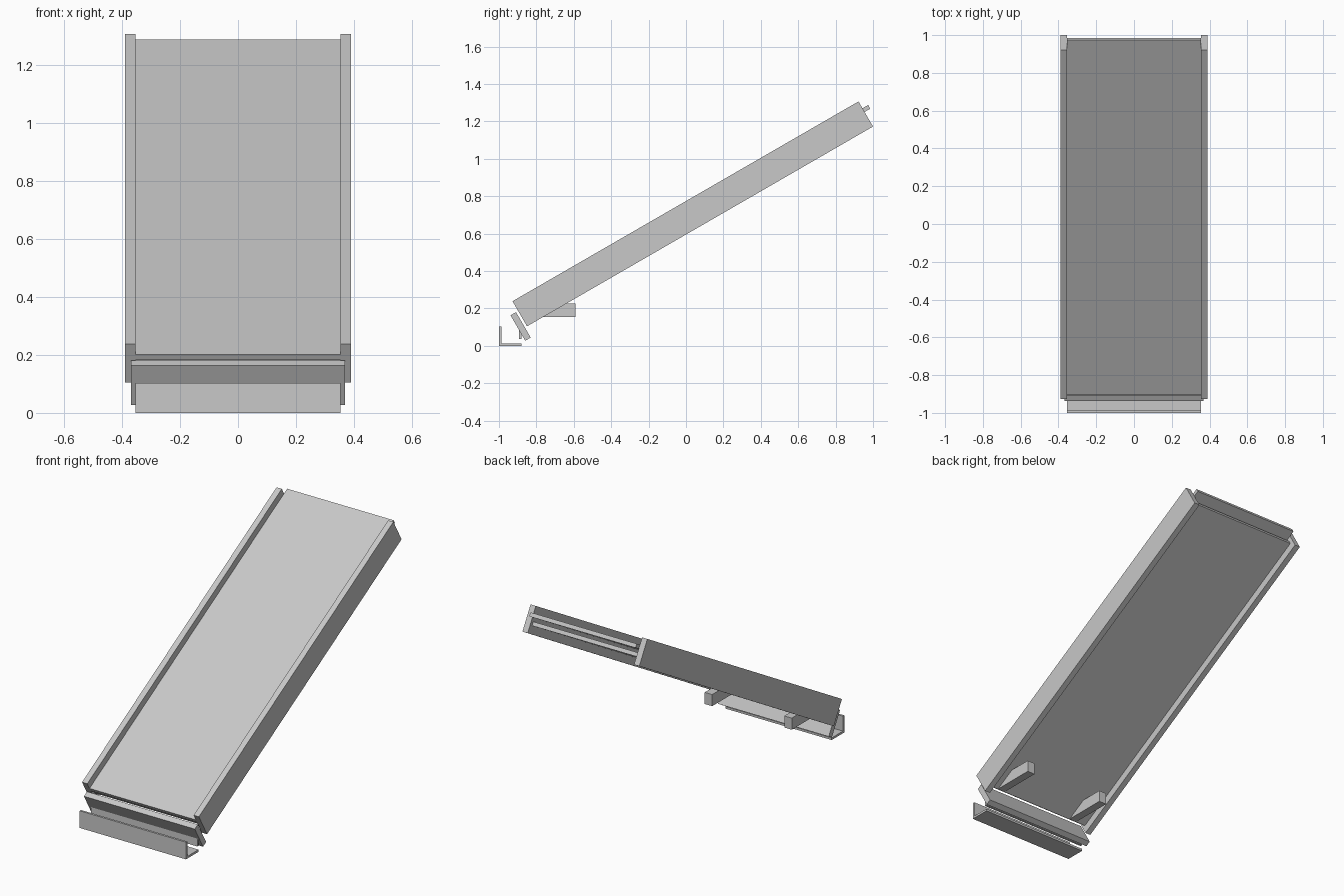
import bpy, bmesh, math

if "Cube" in bpy.data.objects:
    bpy.data.objects.remove(bpy.data.objects["Cube"])

TILT = math.radians(30)
ORIGIN = (-0.85, 0.104)      # lower rear corner of the side rails (y, z)
LENGTH, DEPTH = 2.136, 0.155  # rail length and depth

grey = bpy.data.materials.new("light_grey")
grey.diffuse_color = (0.58, 0.58, 0.58, 1)
grey.use_nodes = True
grey.node_tree.nodes["Principled BSDF"].inputs["Base Color"].default_value = grey.diffuse_color


def extrude(name, profile, x0, x1):
    """Extrude a (y, z) profile along x."""
    bm = bmesh.new()
    face = bm.faces.new([bm.verts.new((x0, y, z)) for y, z in profile])
    out = bmesh.ops.extrude_face_region(bm, geom=[face])
    moved = [g for g in out["geom"] if isinstance(g, bmesh.types.BMVert)]
    bmesh.ops.translate(bm, verts=moved, vec=(x1 - x0, 0, 0))
    bmesh.ops.recalc_face_normals(bm, faces=bm.faces)
    mesh = bpy.data.meshes.new(name)
    bm.to_mesh(mesh)
    bm.free()
    mesh.materials.append(grey)
    obj = bpy.data.objects.new(name, mesh)
    bpy.context.collection.objects.link(obj)
    return obj


def slope(s, n):
    """Point at s along the slope and n above its underside."""
    return (ORIGIN[0] + s * math.cos(TILT) - n * math.sin(TILT),
            ORIGIN[1] + s * math.sin(TILT) + n * math.cos(TILT))


def slope_box(name, s0, s1, n0, n1, x0, x1):
    corners = [(s0, n0), (s1, n0), (s1, n1), (s0, n1)]
    return extrude(name, [slope(s, n) for s, n in corners], x0, x1)


# Sloping deck: upper plate overhanging the high end, lower panel beneath it
slope_box("upper_plate", 0, LENGTH + 0.035, 0.09, 0.113, -0.354, 0.354)
slope_box("lower_panel", 0.02, LENGTH - 0.022, 0.046, 0.069, -0.354, 0.354)

# Cross plate just beyond the low end
slope_box("end_plate", -0.047, -0.013, -0.062, 0.095, -0.369, 0.369)

# Angle bracket on the ground and the lip hanging from the cross plate
extrude("ground_bracket", [(-1, 0), (-0.88, 0), (-0.88, 0.013), (-0.987, 0.013),
                           (-0.987, 0.103), (-1, 0.103)], -0.354, 0.354)
extrude("hanging_lip", [(-0.893, 0.037), (-0.88, 0.037), (-0.88, 0.075),
                        (-0.893, 0.095)], -0.354, 0.354)

# Side rails and wedge-ended support arms, mirrored left and right
for side, sign in (("left", -1), ("right", 1)):
    slope_box(side + "_rail", 0, LENGTH, 0, DEPTH, sign * 0.354, sign * 0.389)
    extrude(side + "_support_arm", [(-0.855, 0.155), (-0.592, 0.155),
                                    (-0.592, 0.225), (-0.735, 0.225)],
            sign * 0.24, sign * 0.29)
